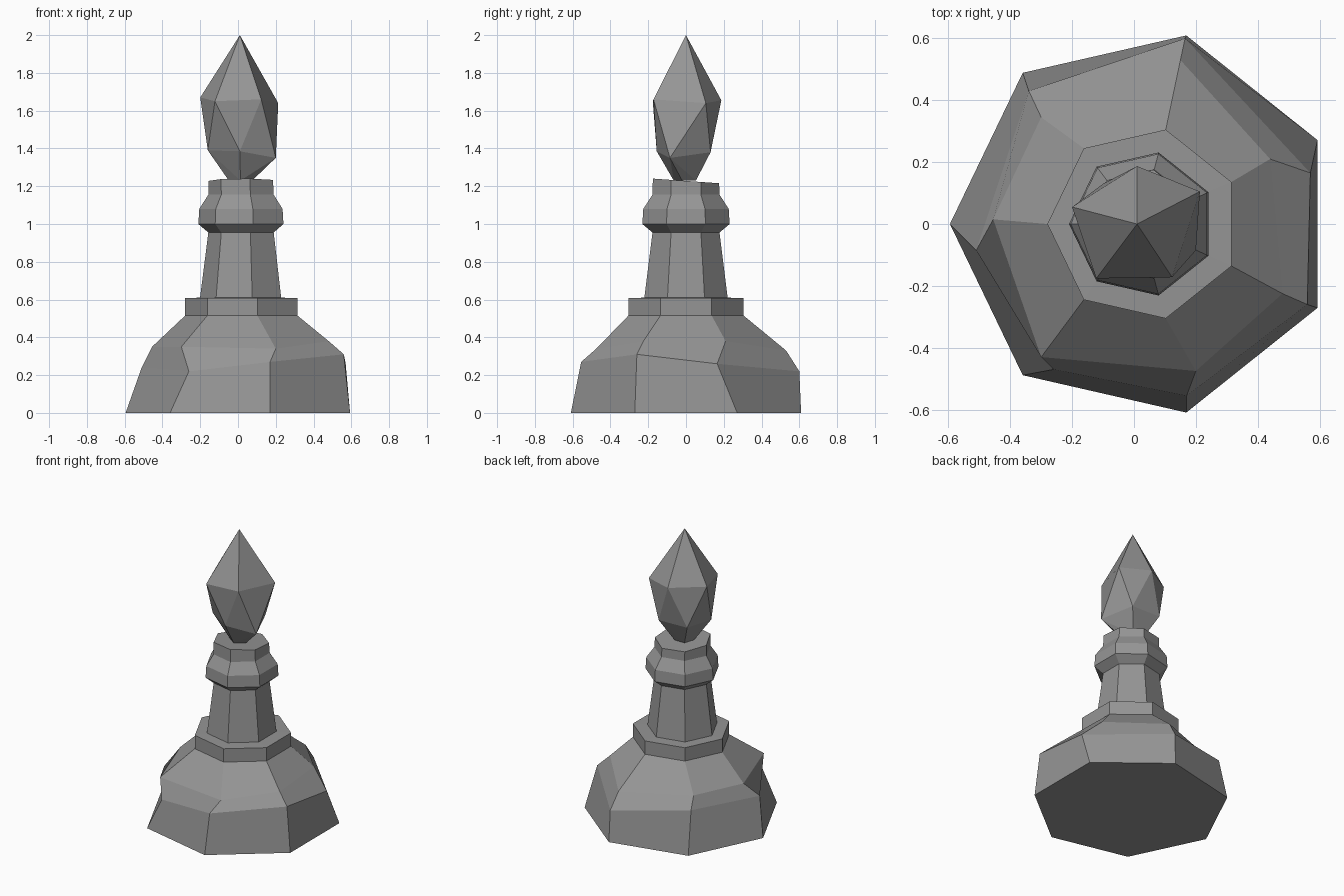
import bpy, bmesh
from math import cos, sin, pi

if "Cube" in bpy.data.objects:
    bpy.data.objects.remove(bpy.data.objects["Cube"])

# Dark grey for every part
grey = bpy.data.materials.new("dark_grey")
grey.diffuse_color = (.3, .3, .3, 1)
grey.use_nodes = True
grey.node_tree.nodes["Principled BSDF"].inputs["Base Color"].default_value = grey.diffuse_color


def ring(r, z, cx=0.025, tilt=0.0):
    # seven-sided ring with a corner pointing to -x
    pts = []
    for k in range(7):
        a = pi + 2 * pi * k / 7
        x, y = cx + r * cos(a), r * sin(a)
        pts.append((x, y, z + tilt * y))
    return pts


def finish(bm, name):
    bmesh.ops.recalc_face_normals(bm, faces=bm.faces)
    me = bpy.data.meshes.new(name)
    bm.to_mesh(me)
    bm.free()
    me.materials.append(grey)
    bpy.context.collection.objects.link(bpy.data.objects.new(name, me))


def loft(name, rings, cap_bottom=False, cap_top=False):
    bm = bmesh.new()
    vs = [[bm.verts.new(p) for p in r] for r in rings]
    n = len(vs[0])
    for a, b in zip(vs, vs[1:]):
        for i in range(n):
            j = (i + 1) % n
            bm.faces.new((a[i], a[j], b[j], b[i]))
    if cap_bottom:
        bm.faces.new(vs[0][::-1])
    if cap_top:
        bm.faces.new(vs[-1])
    finish(bm, name)


# Base: rough-cut bell with two uneven rings, then a stepped collar
lower = [(-.51, -.085, .24), (-.26, -.47, .22), (.17, -.555, .27), (.56, -.26, .31),
         (.57, .165, .26), (.165, .6, .22), (-.34, .43, .29)]
upper = [(-.455, .015, .35), (-.3, -.43, .35), (.2, -.475, .34), (.48, -.225, .38),
         (.44, .21, .38), (.15, .53, .33), (-.3, .345, .35)]
stem_foot = ring(.226, .61)
stem_top = ring(.182, .955)
loft("base", [ring(.625, 0, .03), lower, upper, ring(.313, .515, .033),
              ring(.313, .608, .033), stem_foot], cap_bottom=True)

# Stem
loft("stem", [stem_foot, stem_top])

# Neck bulge with a slightly tilted top
loft("neck", [stem_top, ring(.237, 1.0, .027), ring(.232, 1.08, .027),
              ring(.182, 1.155), ring(.18, 1.228, .023, -.07)], cap_top=True)

# Head: five-sided faceted gem, built as a hull of its staggered rings
head = [(.01, 0, 2.0),
        (.01, .187, 1.655), (.213, .105, 1.64), (.123, -.172, 1.66),
        (-.122, -.176, 1.65), (-.2, .055, 1.67),
        (.01, -.155, 1.385), (.2, -.085, 1.35), (.12, .13, 1.38),
        (-.1, .13, 1.385), (-.16, -.05, 1.39)]
for k in range(5):
    a = -pi / 2 + 2 * pi * k / 5
    head.append((.013 + .065 * cos(a), .065 * sin(a), 1.23))
bm = bmesh.new()
for p in head:
    bm.verts.new(p)
bmesh.ops.convex_hull(bm, input=bm.verts)
finish(bm, "head")
